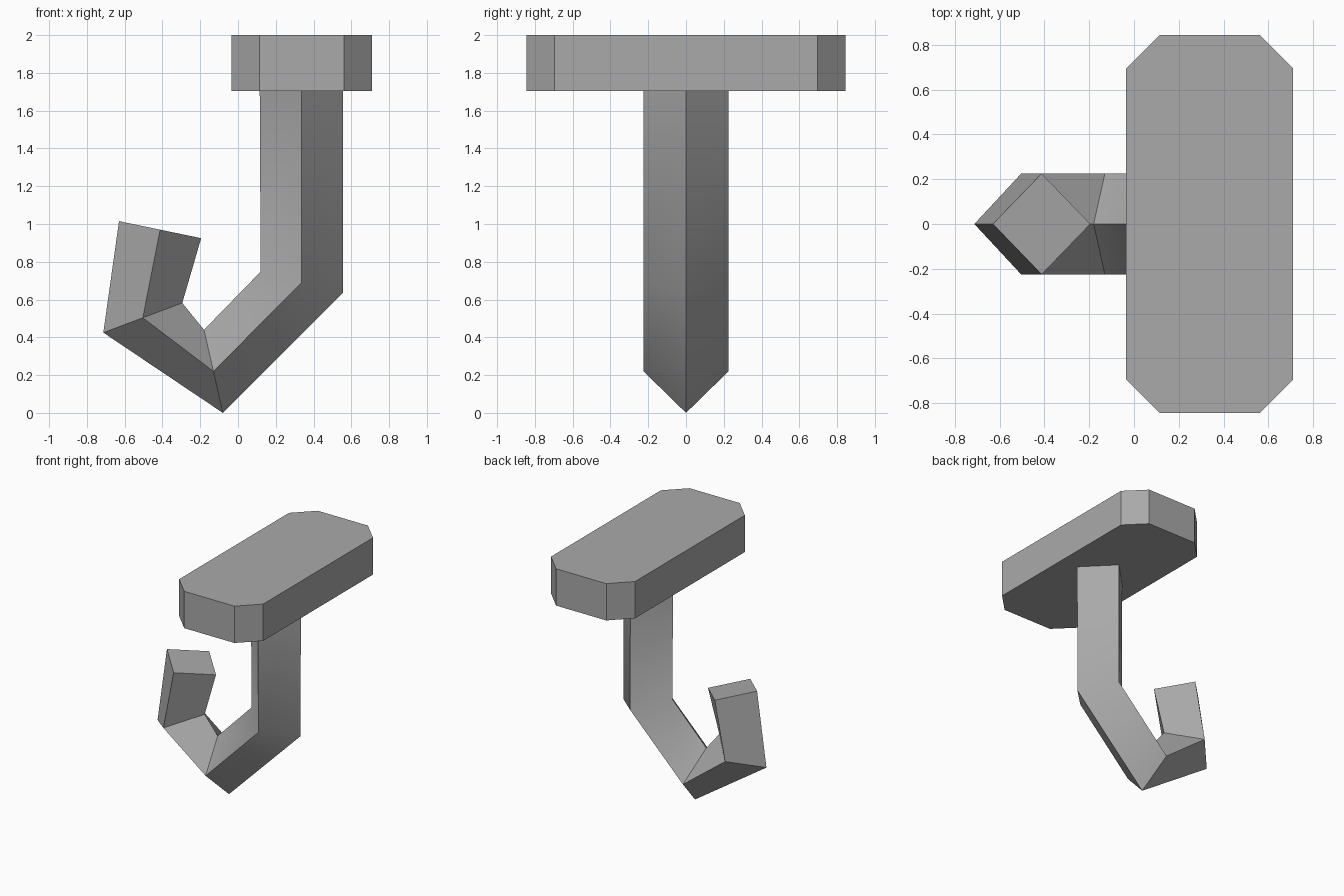
import bpy, bmesh, math
from mathutils import Vector

cube = bpy.data.objects.get("Cube")
if cube:
    bpy.data.objects.remove(cube, do_unlink=True)

grey = bpy.data.materials.new("plain grey")
grey.use_nodes = True
colour = (0.4, 0.4, 0.4, 1)
grey.diffuse_color = colour
grey.node_tree.nodes["Principled BSDF"].inputs["Base Color"].default_value = colour


def finish(name, bm):
    bmesh.ops.recalc_face_normals(bm, faces=bm.faces)
    mesh = bpy.data.meshes.new(name)
    bm.to_mesh(mesh)
    bm.free()
    mesh.materials.append(grey)
    obj = bpy.data.objects.new(name, mesh)
    bpy.context.collection.objects.link(obj)
    bpy.ops.object.select_all(action="DESELECT")
    obj.select_set(True)
    bpy.context.view_layer.objects.active = obj
    bpy.ops.object.shade_smooth_by_angle(angle=math.radians(40))
    return obj


# Mounting plate: box with its upright corners chamfered
bm = bmesh.new()
bmesh.ops.create_cube(bm, size=1)
bmesh.ops.scale(bm, vec=(0.745, 1.69, 0.295), verts=bm.verts)
bmesh.ops.translate(bm, vec=(0.3375, 0, 1.8525), verts=bm.verts)
upright = [e for e in bm.edges if abs(e.verts[0].co.z - e.verts[1].co.z) > 0.1]
bmesh.ops.bevel(bm, geom=upright, offset=0.15, segments=1, affect="EDGES")
finish("mounting_plate", bm)

# Hook: diamond section swept along mitred bends, as (inner, outer) corners in x, z
stations = [
    ((0.115, 1.705), (0.557, 1.705)),
    ((0.12, 0.748), (0.555, 0.635)),
    ((-0.18, 0.44), (-0.08, 0.0)),
    ((-0.295, 0.582), (-0.713, 0.425)),
    ((-0.195, 0.925), (-0.63, 1.015)),
]
half_width = 0.225
bm = bmesh.new()
rings = []
for (ix, iz), (ox, oz) in stations:
    inner, outer = Vector((ix, 0, iz)), Vector((ox, 0, oz))
    middle, side = (inner + outer) / 2, Vector((0, half_width, 0))
    rings.append([bm.verts.new(p) for p in (inner, middle + side, outer, middle - side)])
for a, b in zip(rings, rings[1:]):
    for i in range(4):
        j = (i + 1) % 4
        bm.faces.new((a[i], a[j], b[j], b[i]))
bm.faces.new(rings[0])
bm.faces.new(rings[-1])
finish("hook", bm)
